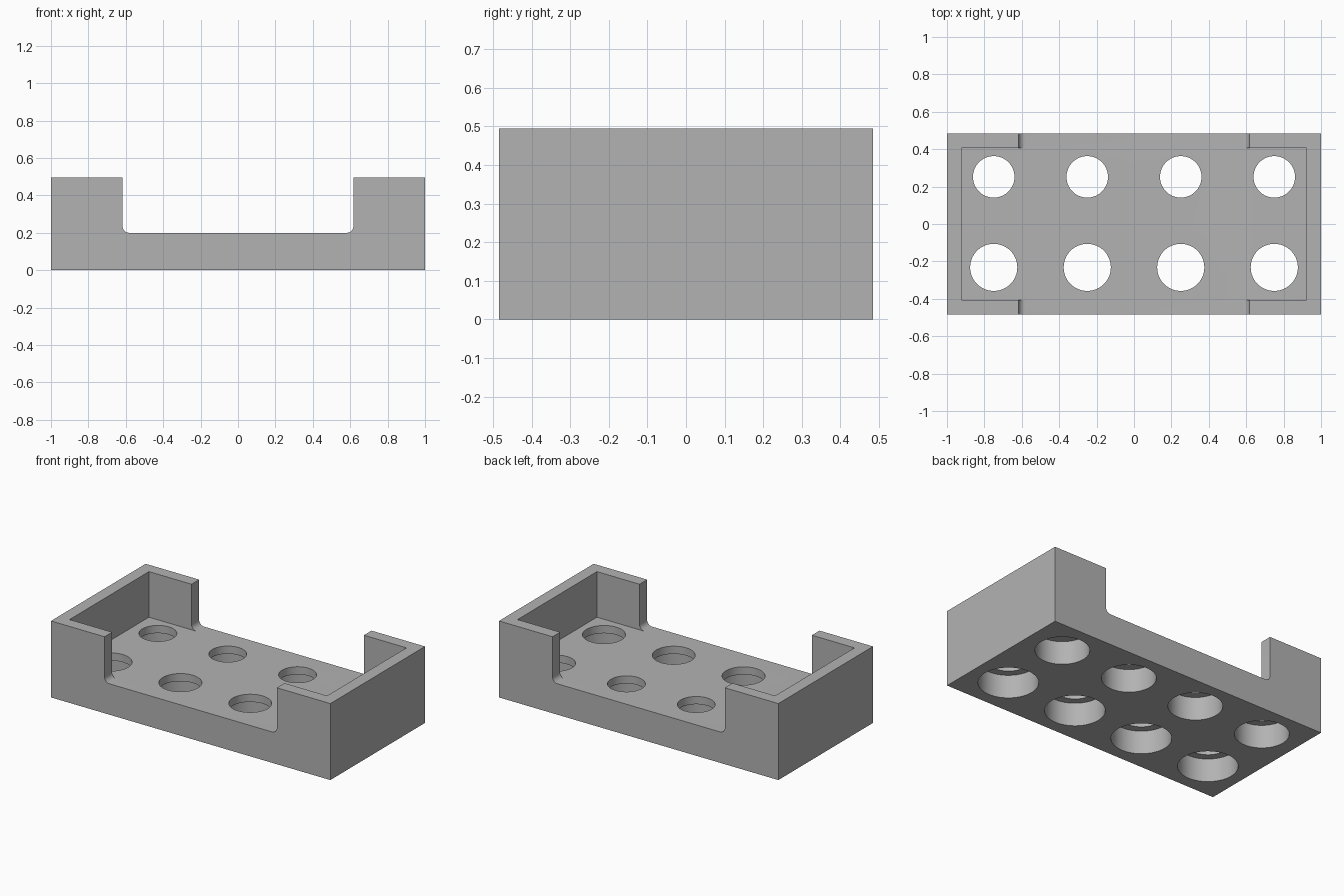
import bpy, bmesh, math

old = bpy.data.objects.get("Cube")
if old:
    bpy.data.objects.remove(old, do_unlink=True)

# Overall sizes
HX, HY, TOP = 1.0, 0.484, 0.495
FLOOR, WALL = 0.2, 0.078
NOTCH, FILLET = 0.617, 0.035
LIP = 0.05

grey = bpy.data.materials.new("plain grey")
grey.use_nodes = True
colour = (0.45, 0.45, 0.45, 1)
grey.diffuse_color = colour
grey.node_tree.nodes["Principled BSDF"].inputs["Base Color"].default_value = colour


def make_object(name, bm):
    bmesh.ops.recalc_face_normals(bm, faces=bm.faces)
    mesh = bpy.data.meshes.new(name)
    bm.to_mesh(mesh)
    bm.free()
    mesh.materials.append(grey)
    obj = bpy.data.objects.new(name, mesh)
    bpy.context.collection.objects.link(obj)
    return obj


def cut(target, cutter):
    cutter.hide_render = True
    mod = target.modifiers.new("cut", "BOOLEAN")
    mod.operation = "DIFFERENCE"
    mod.solver = "EXACT"
    mod.object = cutter
    bpy.context.view_layer.objects.active = target
    bpy.ops.object.modifier_apply(modifier=mod.name)
    bpy.data.objects.remove(cutter, do_unlink=True)


def stepped_hole(bm, x, y, r_top, r_bottom):
    """Add a closed counterbored plug: wide below, narrow through the lip."""
    step = FLOOR - LIP
    rings = []
    for r, z in ((r_bottom, -0.1), (r_bottom, step), (r_top, step), (r_top, FLOOR + 0.1)):
        rings.append([bm.verts.new((x + r * math.cos(a), y + r * math.sin(a), z))
                      for a in (math.tau * i / 64 for i in range(64))])
    for low, high in zip(rings, rings[1:]):
        for i in range(64):
            j = (i + 1) % 64
            bm.faces.new((low[i], low[j], high[j], high[i]))
    bm.faces.new(rings[0])
    bm.faces.new(rings[-1])


# Tray body: side profile with filleted notch, extruded front to back
half = [(HX, 0), (HX, TOP), (NOTCH, TOP)]
for i in range(9):
    a = math.pi / 2 * i / 8
    half.append((NOTCH - FILLET + FILLET * math.cos(a), FLOOR + FILLET - FILLET * math.sin(a)))
profile = half + [(-x, z) for x, z in reversed(half)]
bm = bmesh.new()
face = bm.faces.new([bm.verts.new((x, -HY, z)) for x, z in profile])
ext = bmesh.ops.extrude_face_region(bm, geom=[face])
moved = [v for v in ext["geom"] if isinstance(v, bmesh.types.BMVert)]
bmesh.ops.translate(bm, verts=moved, vec=(0, 2 * HY, 0))
tray = make_object("tray", bm)

# Inner pocket
bm = bmesh.new()
bmesh.ops.create_cube(bm, size=1)
for v in bm.verts:
    v.co.x *= 2 * (HX - WALL)
    v.co.y *= 2 * (HY - WALL)
    v.co.z = FLOOR if v.co.z < 0 else TOP + 0.2
cut(tray, make_object("pocket_cutter", bm))

# Two rows of counterbored holes, the front row wider
bm = bmesh.new()
for x in (-0.75, -0.25, 0.25, 0.75):
    stepped_hole(bm, x, -0.232, 0.126, 0.175)
    stepped_hole(bm, x, 0.252, 0.111, 0.158)
cut(tray, make_object("hole_cutter", bm))

# Smooth the round walls, keep the edges sharp
bpy.ops.object.select_all(action="DESELECT")
tray.select_set(True)
bpy.context.view_layer.objects.active = tray
bpy.ops.object.shade_smooth_by_angle(angle=math.radians(30))
